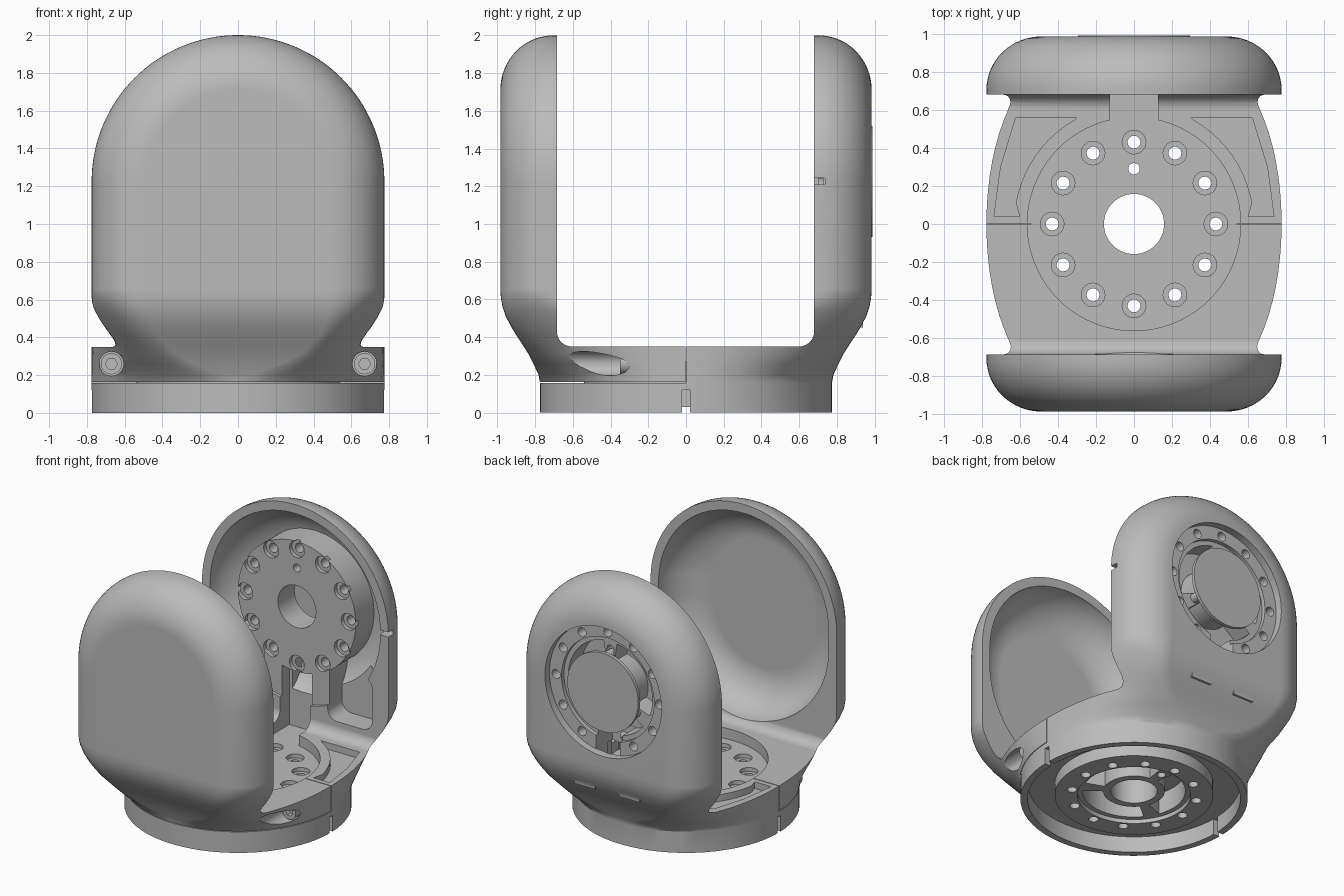
import bpy, bmesh, math
from mathutils import Matrix, Vector

if "Cube" in bpy.data.objects:
    bpy.data.objects.remove(bpy.data.objects["Cube"])

grey = bpy.data.materials.new("machined_grey")
grey.use_nodes = True
grey.diffuse_color = (0.5, 0.5, 0.5, 1)
grey.node_tree.nodes["Principled BSDF"].inputs["Base Color"].default_value = (0.5, 0.5, 0.5, 1)

R = 0.775        # base radius and arm half width
ARCH = 1.225     # height of the arm pivot axis


def to_object(name, bm):
    bmesh.ops.remove_doubles(bm, verts=bm.verts, dist=1e-5)
    bmesh.ops.recalc_face_normals(bm, faces=bm.faces)
    mesh = bpy.data.meshes.new(name)
    bm.to_mesh(mesh)
    bm.free()
    mesh.materials.append(grey)
    ob = bpy.data.objects.new(name, mesh)
    bpy.context.collection.objects.link(ob)
    return ob


def loft(name, rings):
    """Closed solid through rings of equal length, capped at both ends."""
    bm = bmesh.new()
    rows = [[bm.verts.new(p) for p in ring] for ring in rings]
    n = len(rows[0])
    for a, b in zip(rows, rows[1:]):
        for i in range(n):
            j = (i + 1) % n
            bm.faces.new((a[i], a[j], b[j], b[i]))
    bm.faces.new(rows[0])
    bm.faces.new(rows[-1])
    return to_object(name, bm)


def prism(name, outline, lo, hi, axis="z"):
    place = {"x": lambda u, v, w: (w, u, v),
             "y": lambda u, v, w: (u, w, v),
             "z": lambda u, v, w: (u, v, w)}[axis]
    return loft(name, [[place(u, v, w) for u, v in outline] for w in (lo, hi)])


def circle(r, cu=0, cv=0, n=64):
    return [(cu + r * math.cos(math.tau * i / n), cv + r * math.sin(math.tau * i / n))
            for i in range(n)]


def rect(u0, u1, v0, v1):
    return [(u0, v0), (u1, v0), (u1, v1), (u0, v1)]


def rounded(u0, u1, v0, v1, r, steps=6):
    pts = []
    for k, (u, v) in enumerate(rect(u0 + r, u1 - r, v0 + r, v1 - r)):
        for i in range(steps + 1):
            t = math.pi * (1 + k / 2) + math.pi / 2 * i / steps
            pts.append((u + r * math.cos(t), v + r * math.sin(t)))
    return pts


def boolean(target, operation, *others):
    for other in others:
        mod = target.modifiers.new("bool", "BOOLEAN")
        mod.operation, mod.solver, mod.object = operation, "EXACT", other
        dg = bpy.context.evaluated_depsgraph_get()
        mesh = bpy.data.meshes.new_from_object(target.evaluated_get(dg))
        target.modifiers.clear()
        target.data = mesh
        bpy.data.objects.remove(other)


def cut(target, *cutters):
    boolean(target, "DIFFERENCE", *cutters)


# Section through the yoke: rounded rectangle with elliptical corners
def section(b, rx, ry, steps=16):
    half = [(R, 0)]
    for i in range(steps + 1):
        t = math.pi / 2 * i / steps
        half.append((R - rx + rx * math.cos(t), b - ry + ry * math.sin(t)))
    half.append((0, b))
    return [(x, -y) for x, y in reversed(half)] + half


# Yoke body: round base flaring into two arched arms
levels = [(0, .775, .775, .775), (.16, .775, .775, .775), (.20, .782, .70, .782),
          (.26, .81, .54, .81), (.31, .835, .45, .835), (.36, .867, .39, .86),
          (.41, .90, .345, .76), (.46, .93, .32, .63), (.51, .956, .30, .51),
          (.56, .973, .29, .39), (.61, .982, .29, .31), (.66, .985, .29, .28)]
top = section(*levels[-1][1:])
right = [[(x, y, z) for x, y in section(b, rx, ry)] for z, b, rx, ry in levels]
arch = [[(x * math.cos(t), y, ARCH + x * math.sin(t)) for x, y in top]
        for t in (math.pi * i / 64 for i in range(65))]
left = [[(-x, y, z) for x, y, z in row] for row in reversed(right)]
bm = bmesh.new()
rows = [[bm.verts.new(p) for p in row] for row in right + arch + left]
for a, b in zip(rows, rows[1:]):
    for i in range(len(a) - 1):
        bm.faces.new((a[i], a[i + 1], b[i + 1], b[i]))
bm.faces.new(rows[0] + rows[-1][-2:0:-1])
# the first and last rows share their end points once welded
body = to_object("yoke_body", bm)

# Open space between the arms
cut(body, prism("gap", rounded(-.685, .68, .35, 2.5, .08), -1, 1, "x"))


# Hollow bowl inside each arm
def bowl(side, low):
    profile = [(.42 + .29 * math.sin(t), .66 + .265 * math.cos(t))
               for t in (math.pi / 2 * i / 10 for i in range(11))] + [(.71, .6)]
    rings = []
    for r, y in profile:
        ring = []
        for i in range(80):
            t = math.tau * (i + .5) / 80
            zc = ARCH if math.sin(t) > 0 else low
            ring.append((r * math.cos(t), side * y, zc + r * math.sin(t)))
        rings.append(ring)
    return loft("bowl", rings)


cut(body, bowl(-1, 1.1), bowl(1, ARCH - .01))

# Rear arm: webs below the hub, corner pockets, outer opening, cable channel, pin slot
for s in (-1, 1):
    boolean(body, "UNION", prism("web", rect(*sorted((s * .1, s * .27)), .45, .86), .70, .94, "y"))
    cut(body, prism("pocket", rounded(*sorted((s * .27, s * .64)), .46, .86, .08), .6, .85, "y"))
cut(body,
    prism("opening", circle(.485, 0, ARCH), .6, 1.1, "y"),
    prism("channel", rect(-.125, .125, .27, .95), .40, .79, "y"),
    prism("pin_slot", rounded(.62, .74, 1.21, 1.245, .012), .65, .9, "x"))

# Base: hub seat, underside recess, seams, alignment notches
cut(body,
    prism("seat", circle(.56, 0, 0, 96), .27, .6),
    prism("bore", circle(.53), -.1, .5),
    prism("underside", circle(.725, 0, 0, 96), -.1, .12),
    prism("flat_seam", rect(-.9, .9, -.95, 0), .158, .163))
for s in (-1, 1):
    cut(body,
        prism("seam", rect(*sorted((s * .5, s * .9)), -.003, .003), .16, .5),
        prism("notch", rect(*sorted((s * .7, s * .9)), -.02, .02), -.1, .12),
        prism("screw_bore", circle(.064, s * .67, .26, 32), -1.2, -.28, "y"))
    # Shallow corner pockets in the top face
    arc = [(s * .63 * math.cos(math.radians(d)), .63 * math.sin(math.radians(d)))
           for d in range(10, 61, 5)]
    cut(body, prism("tray", [(s * .60, .04)] + arc +
                    [(s * .30, .56), (s * .62, .56), (s * .70, .3), (s * .735, .04)], .30, .45))


# Bolted hub: ring of counterbored holes, centre tube, three spokes
def hub(name, radius, height):
    ob = prism(name, circle(radius, 0, 0, 96), 0, height)
    for k in range(3):
        a0 = math.tau * k / 3 + math.pi / 2 + .16
        span = math.tau / 3 - .32
        angles = [a0 + span * i / 14 for i in range(15)]
        sector = [(.35 * math.cos(a), .35 * math.sin(a)) for a in angles]
        sector += [(.21 * math.cos(a), .21 * math.sin(a)) for a in reversed(angles)]
        cut(ob, prism("hollow", sector, -.1, height - .05))
    cut(ob, prism("centre_bore", circle(.158), -.1, height + .1),
        prism("dowel_hole", circle(.03, 0, .29, 20), -.1, height + .1))
    for k in range(12):
        a = math.tau * k / 12
        u, v = .43 * math.cos(a), .43 * math.sin(a)
        cut(ob, prism("bolt_hole", circle(.034, u, v, 20), -.1, height + .1),
            prism("counterbore", circle(.062, u, v, 24), height - .03, height + .1))
    cut(ob, loft("rim_step", [[(x, y, -.1) for x, y in circle(.385)],
                              [(x, y, .03) for x, y in circle(.385)]]))
    return ob


base_hub = hub("base_hub", .54, .24)
base_hub.data.transform(Matrix.Translation((0, 0, .03)))
arm_hub = hub("arm_hub", .49, .23)
arm_hub.data.transform(Matrix.Translation((0, .93, ARCH)) @ Matrix.Rotation(math.pi / 2, 4, "X"))
cut(arm_hub, prism("cable_gap", rect(-.1, .1, .7, .9), .73, 1.0, "y"))

# Round cap over the rear hub, held by three posts
cap = prism("hub_cap", circle(.295, 0, ARCH), .965, .99, "y")
parts = [body, base_hub, arm_hub, cap]
for k in range(3):
    a = math.tau * k / 3 + math.pi / 2
    parts.append(prism(f"cap_post_{k + 1}", circle(.035, .25 * math.cos(a),
                       ARCH + .25 * math.sin(a), 16), .87, .97, "y"))

# Socket-head clamp screws
for s, side in ((1, "left"), (-1, "right")):
    screw = prism(f"{side}_clamp_screw", circle(.056, s * .67, .26, 32), -.35, -.27, "y")
    cut(screw, prism("hex_socket", circle(.032, s * .67, .26, 6), -.4, -.31, "y"))
    parts.append(screw)

# Smooth shading with crisp edges
for ob in parts:
    bpy.ops.object.select_all(action="DESELECT")
    ob.select_set(True)
    bpy.context.view_layer.objects.active = ob
    bpy.ops.object.shade_smooth_by_angle(angle=math.radians(28))
    ob.modifiers.new("weighted_normals", "WEIGHTED_NORMAL").keep_sharp = True
